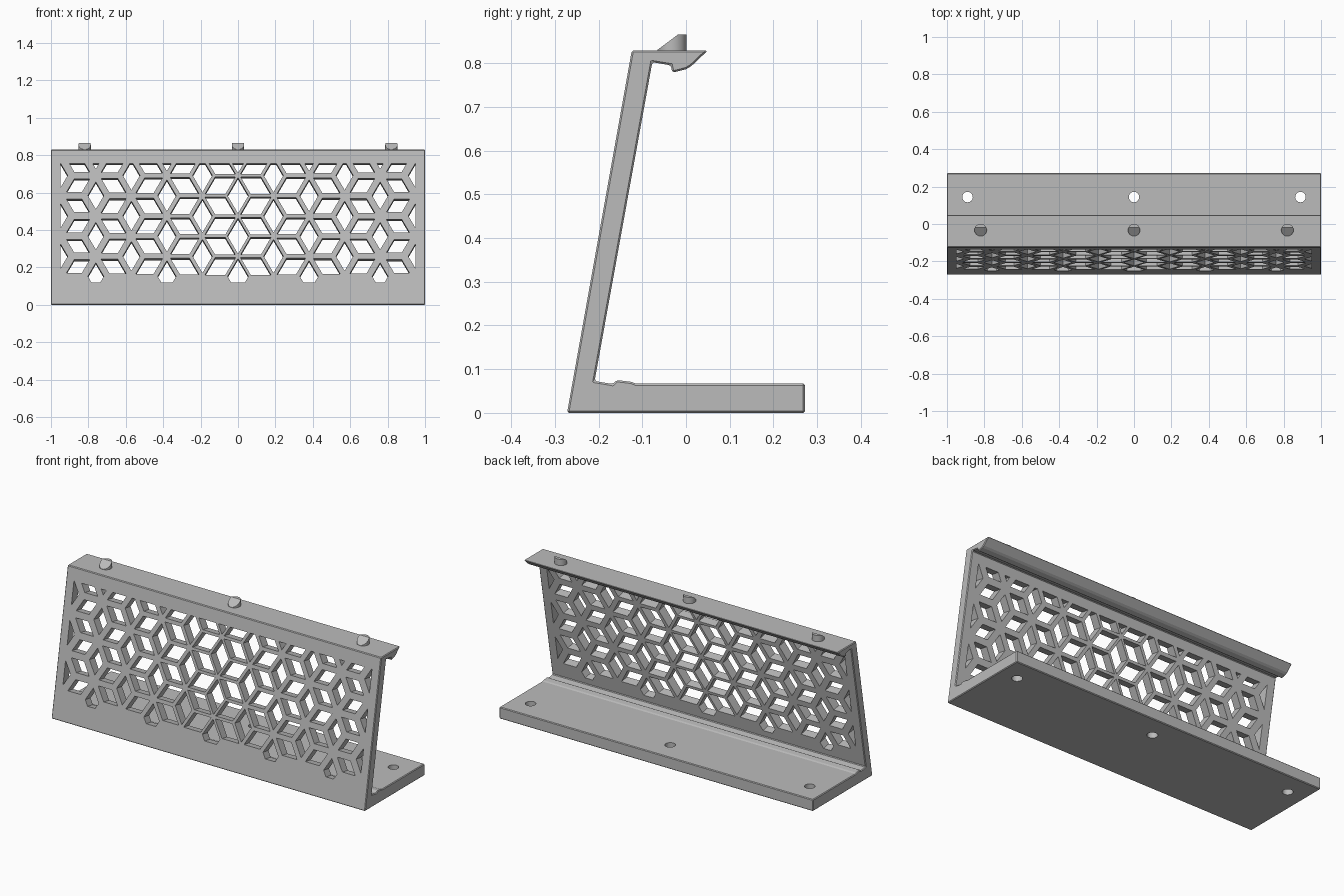
import bpy, bmesh
from math import sin, cos, pi, atan2, radians, sqrt
from mathutils import Vector

if "Cube" in bpy.data.objects:
    bpy.data.objects.remove(bpy.data.objects["Cube"])

grey = bpy.data.materials.new("plain grey")
grey.use_nodes = True
grey.diffuse_color = (0.5, 0.5, 0.5, 1)
grey.node_tree.nodes["Principled BSDF"].inputs["Base Color"].default_value = grey.diffuse_color


def make_object(name, bm):
    bmesh.ops.recalc_face_normals(bm, faces=bm.faces)
    mesh = bpy.data.meshes.new(name)
    bm.to_mesh(mesh)
    bm.free()
    mesh.materials.append(grey)
    obj = bpy.data.objects.new(name, mesh)
    bpy.context.collection.objects.link(obj)
    return obj


def add_prism(bm, points, direction):
    """Closed prism from a 3D polygon swept along a direction."""
    face = bm.faces.new([bm.verts.new(p) for p in points])
    swept = bmesh.ops.extrude_face_region(bm, geom=[face], use_keep_orig=True)
    moved = [g for g in swept["geom"] if isinstance(g, bmesh.types.BMVert)]
    bmesh.ops.translate(bm, verts=moved, vec=direction)


def apply_modifiers(obj):
    bpy.context.view_layer.objects.active = obj
    for mod in list(obj.modifiers):
        bpy.ops.object.modifier_apply(modifier=mod.name)


def clip(poly, point, normal):
    """Keep the part of a convex 2D polygon on the normal's side."""
    out = []
    for a, b in zip(poly, poly[1:] + poly[:1]):
        da, db = (a - point).dot(normal), (b - point).dot(normal)
        if da >= 0:
            out.append(a)
        if da * db < 0:
            out.append(a.lerp(b, da / (da - db)))
    return out


# Bracket body: one side profile (y, z) swept over the full width
profile = [(-0.272, 0), (0.272, 0), (0.272, 0.067), (-0.115, 0.067), (-0.125, 0.071),
           (-0.158, 0.075), (-0.168, 0.066), (-0.209, 0.073), (-0.077, 0.802),
           (-0.035, 0.795), (-0.031, 0.778), (0.0, 0.786), (0.012, 0.793),
           (0.05, 0.829), (-0.124, 0.829)]
bm = bmesh.new()
add_prism(bm, [(-1, y, z) for y, z in profile], (2, 0, 0))
body = make_object("bracket_body", bm)
bevel = body.modifiers.new("edge chamfer", "BEVEL")
bevel.width = 0.004
bevel.segments = 1
bevel.limit_method = "ANGLE"
bevel.angle_limit = radians(40)

# Rhombus openings, laid out in the plane of the leaning wall
tilt = atan2(0.148, 0.829)
wall_up = Vector((0, sin(tilt), cos(tilt)))
wall_in = Vector((0, cos(tilt), -sin(tilt)))
wall_foot = Vector((0, -0.272, 0))
column = 0.19
side = column / 1.5
pitch = side * sqrt(3)
low, high, edge = 0.122, 0.767, 0.95


def ray(angle):
    return Vector((cos(angle), sin(angle))) * side


bm = bmesh.new()
for i in range(-5, 6):
    for j in range(-1, 4):
        star = Vector((i * column, 0.264 + (j + (i % 2) / 2) * pitch))
        for angle in (pi / 6, pi / 2, 5 * pi / 6):
            a, b = ray(angle - pi / 6), ray(angle + pi / 6)
            centre = star + (a + b) / 2
            if centre.y < 0.14:
                continue
            poly = [star, star + a, star + a + b, star + b]
            # Struts grow thicker away from the middle
            inset = 0.0065 + 0.015 * abs(centre.x)
            for p, q in zip(list(poly), poly[1:] + poly[:1]):
                normal = Vector((p.y - q.y, q.x - p.x)).normalized()
                poly = clip(poly, p + normal * inset, normal)
            for p, n in (((0, low), (0, 1)), ((0, high), (0, -1)),
                         ((-edge, 0), (1, 0)), ((edge, 0), (-1, 0))):
                poly = clip(poly, Vector(p), Vector(n))
            if len(poly) < 3:
                continue
            points = [wall_foot + Vector((p.x, 0, 0)) + wall_up * p.y - wall_in * 0.03
                      for p in poly]
            add_prism(bm, points, wall_in * 0.12)

# Three screw holes through the base
for x in (-0.89, 0, 0.89):
    ring = [(x + 0.028 * cos(k * pi / 16), 0.144 + 0.028 * sin(k * pi / 16), -0.05)
            for k in range(32)]
    add_prism(bm, ring, (0, 0, 0.2))
cutter = make_object("opening_cutter", bm)
cutter.hide_render = True

cut = body.modifiers.new("openings", "BOOLEAN")
cut.operation = "DIFFERENCE"
cut.solver = "EXACT"
cut.object = cutter
apply_modifiers(body)
bpy.data.objects.remove(cutter)

# Locating pegs: round studs with a sloped front
for name, x in (("right_peg", -0.82), ("middle_peg", 0), ("left_peg", 0.82)):
    bm = bmesh.new()
    ring = [(x + 0.033 * cos(k * pi / 16), -0.032 + 0.033 * sin(k * pi / 16), 0.82)
            for k in range(32)]
    add_prism(bm, ring, (0, 0, 0.045))
    bmesh.ops.bisect_plane(bm, geom=bm.verts[:] + bm.edges[:] + bm.faces[:],
                           plane_co=(x, -0.067, 0.829), plane_no=(0, -0.6, 0.8),
                           clear_outer=True)
    bmesh.ops.holes_fill(bm, edges=[e for e in bm.edges if e.is_boundary], sides=0)
    peg = make_object(name, bm)
    bpy.ops.object.select_all(action="DESELECT")
    peg.select_set(True)
    bpy.context.view_layer.objects.active = peg
    bpy.ops.object.shade_smooth_by_angle(angle=radians(30))
